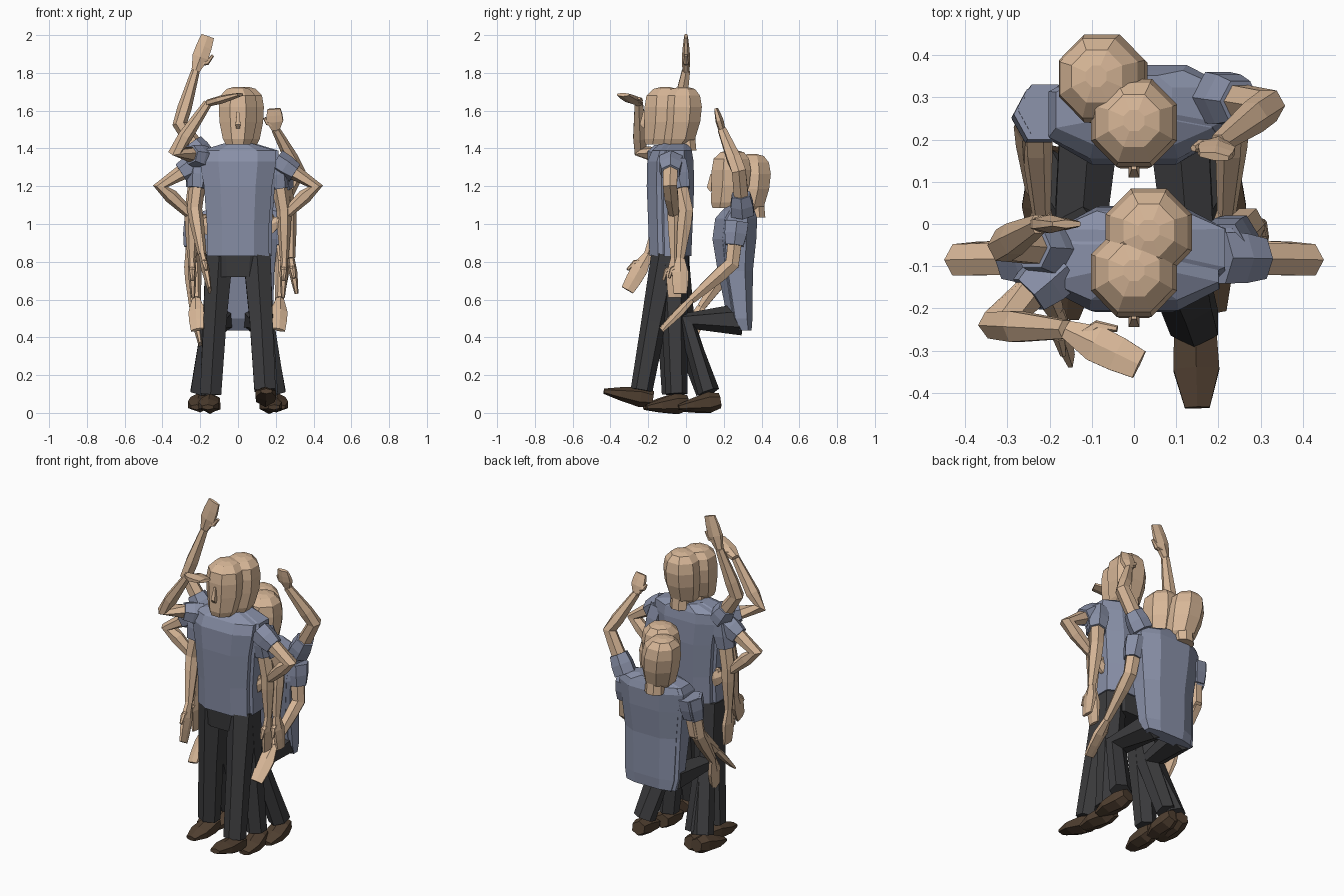
import bpy, bmesh
from math import cos, sin, pi, copysign
from mathutils import Vector as V

if "Cube" in bpy.data.objects:
    bpy.data.objects.remove(bpy.data.objects["Cube"])


def mat(name, c):
    m = bpy.data.materials.new(name)
    m.diffuse_color = (*c, 1)
    m.use_nodes = True
    m.node_tree.nodes["Principled BSDF"].inputs["Base Color"].default_value = m.diffuse_color
    return m


SKIN = mat("skin", (0.68, 0.47, 0.31))
SHIRT = mat("shirt", (0.25, 0.28, 0.39))
PANTS = mat("trousers", (0.045, 0.045, 0.048))
SHOE = mat("shoe", (0.08, 0.05, 0.03))


def rings_to_object(name, rings, m):
    bm = bmesh.new()
    vs = [[bm.verts.new(p) for p in r] for r in rings]
    n = len(vs[0])
    for a, b in zip(vs, vs[1:]):
        for i in range(n):
            bm.faces.new((a[i], a[(i + 1) % n], b[(i + 1) % n], b[i]))
    bm.faces.new(vs[0])
    bm.faces.new(vs[-1])
    bmesh.ops.recalc_face_normals(bm, faces=bm.faces)
    me = bpy.data.meshes.new(name)
    bm.to_mesh(me)
    bm.free()
    me.materials.append(m)
    ob = bpy.data.objects.new(name, me)
    bpy.context.collection.objects.link(ob)
    return ob


def tube(name, pts, radii, m, wide=(1, 0, 0), n=6):
    """Faceted tube: radii are (across wide axis, other axis)."""
    pts = [V(p) for p in pts]
    rings = []
    for i, p in enumerate(pts):
        d = [(b - a).normalized() for a, b in zip(pts[max(i - 1, 0):i + 2], pts[max(i - 1, 0) + 1:i + 2])]
        t = sum(d, V()).normalized()
        w = V(wide) - t * t.dot(V(wide))
        w.normalize()
        u = t.cross(w)
        a, b = radii[i]
        rings.append([p + w * a * cos(2 * pi * (k + .5) / n) + u * b * sin(2 * pi * (k + .5) / n) for k in range(n)])
    return rings_to_object(name, rings, m)


def stack(name, rows, m, x=0, y=0, z=0, n=8, lean=0, box=1.0):
    """Horizontal rings: (z, centre y, half width, half depth); box < 1 squares them off."""
    k = 1 / cos(pi / n)

    def sq(c):
        return copysign(min(abs(c * k), 1) ** box, c)
    return rings_to_object(name, [[V((x + lean * h + rx * sq(cos(2 * pi * (i + .5) / n)),
                                      y + cy + ry * sq(sin(2 * pi * (i + .5) / n)), z + h))
                                   for i in range(n)] for h, cy, rx, ry in rows], m)


def head(who, x, y, z, lean=0):
    # z is the chin height
    stack(who + "_neck", [(-.03, .03, .055, .05), (.08, .02, .05, .05)], SKIN, x, y, z)
    stack(who + "_head", [(0, -.03, .065, .065), (.03, -.015, .08, .088), (.12, 0, .098, .1),
                          (.2, .005, .102, .104), (.26, .005, .092, .094), (.295, .01, .06, .062),
                          (.305, .01, .025, .025)], SKIN, x, y, z, lean=lean)
    tube(who + "_nose", [(x + lean * .1, y - .1, z + .18), (x + lean * .1, y - .112, z + .11),
                         (x + lean * .1, y - .1, z + .09)],
         [(.008, .008), (.018, .018), (.015, .01)], SKIN, n=4)


def arm(who, s, e, w, tip, wide, cuff=.56):
    s, e, w, tip, wide = V(s), V(e), V(w), V(tip), V(wide)
    tube(who + "_sleeve", [s, s.lerp(e, cuff * .5), s.lerp(e, cuff)],
         [(.07, .065), (.068, .064), (.055, .053)], SHIRT, (0, 1, 0))
    tube(who + "_arm", [s.lerp(e, .35), e, e.lerp(w, .3), w],
         [(.044, .044), (.043, .04), (.042, .038), (.025, .023)], SKIN, (0, 1, 0))
    tube(who + "_hand", [w, w.lerp(tip, .4), w.lerp(tip, .7), tip],
         [(.025, .019), (.05, .022), (.048, .017), (.04, .01)], SKIN, wide)
    k = w.lerp(tip, .2)
    tube(who + "_thumb", [k, k + wide * .045 + (tip - w) * .12, k + wide * .06 + (tip - w) * .36],
         [(.018, .014), (.016, .013), (.008, .008)], SKIN, wide.cross(tip - w))


def leg(who, hip, knee, ankle, toe):
    tube(who + "_trouser_leg", [hip, knee, ankle], [(.084, .085), (.07, .067), (.065, .058)], PANTS)
    a, t = V(ankle), V(toe)
    heel = V((a.x, a.y + .06, a.z - .045))
    tube(who + "_shoe", [heel, heel.lerp(t, .25), heel.lerp(t, .65), t],
         [(.043, .04), (.057, .055), (.063, .036), (.034, .014)], SHOE)


def standing_torso(who, x, y):
    stack(who + "_shirt", [(.83, 0, .165, .093), (1.0, 0, .165, .1), (1.2, 0, .18, .108),
                           (1.33, 0, .202, .105), (1.388, .008, .2, .088), (1.425, .02, .08, .06)],
          SHIRT, x, y, box=.75)
    stack(who + "_trouser_top", [(.72, 0, .14, .075), (.84, 0, .155, .085)], PANTS, x, y)


def seated_torso(who, x, y):
    stack(who + "_shirt", [(.435, .04, .15, .035), (.5, .02, .165, .06), (.75, -.005, .172, .087),
                           (.92, -.01, .19, .11), (1.03, 0, .202, .105), (1.068, .01, .185, .082),
                           (1.1, .02, .07, .06)], SHIRT, x, y, box=.75)


# front standing figures
standing_torso("standing", 0, -.1)
standing_torso("walking", .015, -.065)
head("standing", 0, -.12, 1.42)
head("walking", .035, -.025, 1.42)

# hands on hips and relaxed arms, mirrored
for s, side in ((-1, "right"), (1, "left")):
    arm("hip_" + side, (s * .2, -.08, 1.335), (s * .41, -.085, 1.2), (s * .22, -.06, 1.02), (s * .09, -.05, .95), (0, 0, 1), .48)
    arm("hanging_" + side, (s * .2, -.07, 1.34), (s * .243, -.06, 1.07), (s * .245, -.06, .82), (s * .238, -.06, .61), (0, -1, 0))

# walking arm swing
arm("swing_front", (-.2, -.08, 1.33), (-.23, -.11, 1.08), (-.19, -.2, .84), (-.15, -.31, .65), (0, -.8, .4))
arm("swing_back", (.21, -.06, 1.33), (.27, .0, 1.07), (.28, -.03, .82), (.31, -.03, .63), (0, -1, 0))

# salute and wave
arm("salute", (-.175, -.1, 1.348), (-.33, -.24, 1.388), (-.16, -.25, 1.64), (.012, -.333, 1.685), (.4, .8, 0), .48)
arm("wave", (-.185, -.06, 1.355), (-.308, -.05, 1.53), (-.225, 0, 1.81), (-.16, 0, 1.995), (.93, 0, -.33), .45)

# standing and stepping legs
leg("standing_right", (-.1, -.09, .83), (-.122, -.085, .48), (-.145, -.07, .1), (-.16, -.225, .03))
leg("standing_left", (.1, -.07, .83), (.125, -.06, .48), (.155, -.05, .1), (.19, -.21, .03))
leg("stepping_left", (.1, -.1, .83), (.123, -.17, .48), (.143, -.235, .12), (.15, -.435, .115))
leg("stepping_right", (-.1, -.07, .83), (-.125, -.02, .47), (-.145, .11, .11), (-.15, -.03, .02))

# rear seated figures
seated_torso("seated", 0, .26)
seated_torso("leaning", .02, .272)
head("seated", 0, .235, 1.085)
head("leaning", -.05, .34, 1.065, lean=-.13)
for s, side in ((-1, "right"), (1, "left")):
    leg("seated_" + side, (s * .1, .29, .495), (s * .128, .0, .48), (s * .195, .12, .11), (s * .22, -.04, .03))
    # arms reaching to the knees
    arm("knee_" + side, (s * .21, .27, 1.01), (s * .235, .245, .79), (s * .22, .03, .6), (s * .215, -.13, .44), (-s * .7, 0, .3))

# one long low arm and one raised arm
arm("low_right", (-.22, .26, 1.01), (-.245, .23, .77), (-.235, .08, .56), (-.2, .0, .36), (0, -.8, .2))
arm("raised_left", (.195, .3, 1.055), (.318, .28, 1.28), (.2, .19, 1.5), (.19, .16, 1.61), (-.9, .1, 0), .45)
